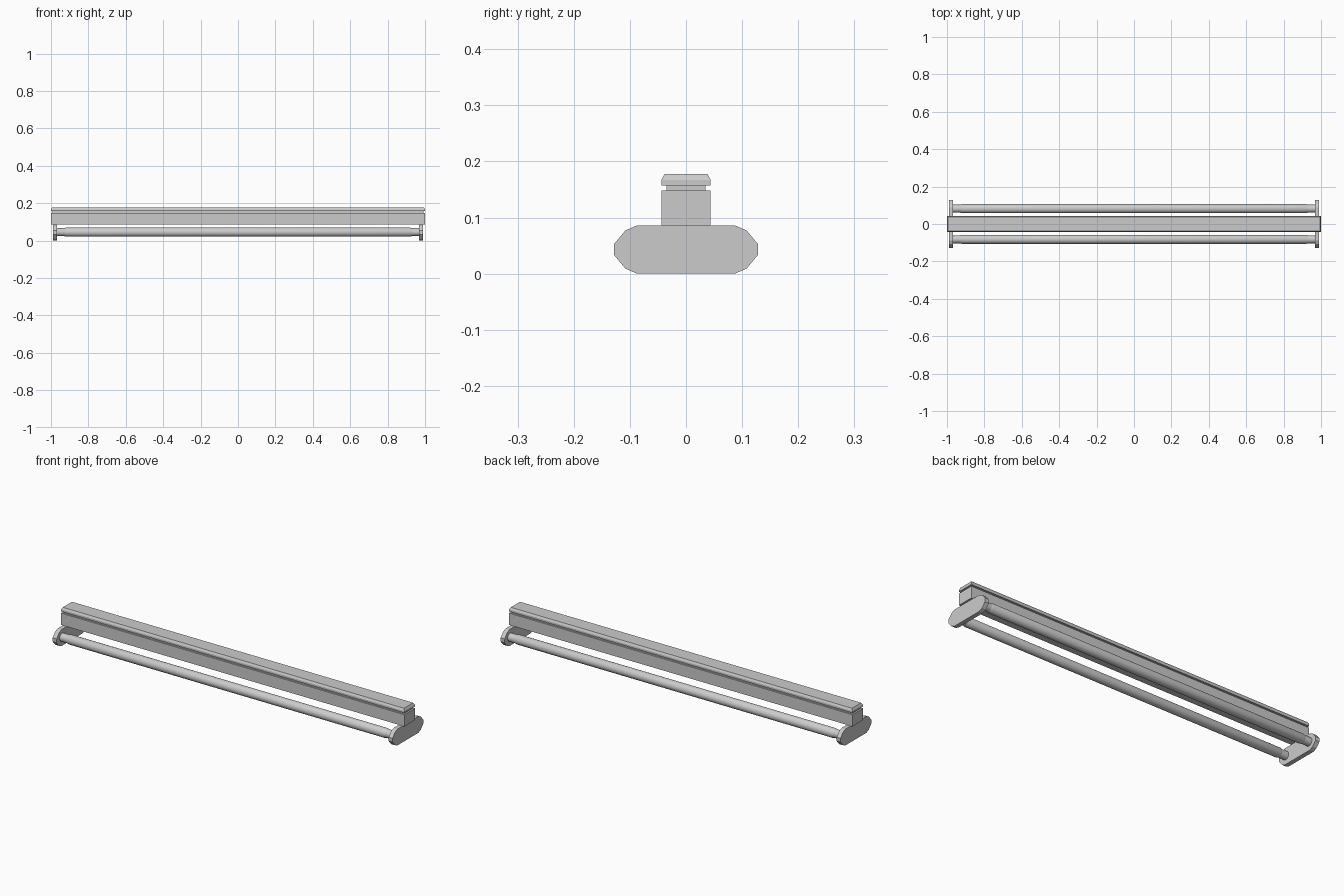
import bpy, bmesh, math
from mathutils import Matrix

if "Cube" in bpy.data.objects:
    bpy.data.objects.remove(bpy.data.objects["Cube"])


def add_object(name, bm, smooth=False):
    bmesh.ops.recalc_face_normals(bm, faces=bm.faces)
    mesh = bpy.data.meshes.new(name)
    bm.to_mesh(mesh)
    bm.free()
    ob = bpy.data.objects.new(name, mesh)
    bpy.context.collection.objects.link(ob)
    if smooth:
        bpy.ops.object.select_all(action='DESELECT')
        ob.select_set(True)
        bpy.context.view_layer.objects.active = ob
        bpy.ops.object.shade_smooth_by_angle(angle=math.radians(35))
    return ob


def box(name, hx, hy, z0, z1, top_inset=0.0):
    """Box centred on x and y; the top face may be inset to form a taper."""
    bm = bmesh.new()
    bmesh.ops.create_cube(bm, size=2)
    for v in bm.verts:
        top = v.co.z > 0
        inset = top_inset if top else 0
        v.co = (v.co.x * (hx - inset), v.co.y * (hy - inset), z1 if top else z0)
    return add_object(name, bm)


def rod(name, stations, y, z, sides=24):
    """Closed round part along x from (x, radius) stations."""
    bm = bmesh.new()
    rings = []
    for x, r in stations:
        rings.append([bm.verts.new((x, y + r * math.cos(2 * math.pi * i / sides),
                                    z + r * math.sin(2 * math.pi * i / sides)))
                      for i in range(sides)])
    for a, b in zip(rings, rings[1:]):
        for i in range(sides):
            j = (i + 1) % sides
            bm.faces.new((a[i], a[j], b[j], b[i]))
    bm.faces.new(rings[0])
    bm.faces.new(rings[-1])
    return add_object(name, bm, smooth=True)


def end_plate(name, x0, x1):
    """Flat lamp holder with clipped corners, extruded along x."""
    quarter = [(0.128, 0.010), (0.108, 0.034), (0.087, 0.043)]
    outline = (quarter + [(-y, z) for y, z in reversed(quarter)]
               + [(-y, -z) for y, z in quarter]
               + [(y, -z) for y, z in reversed(quarter)])
    bm = bmesh.new()
    face = bm.faces.new([bm.verts.new((x0, y, z + 0.043)) for y, z in outline])
    ext = bmesh.ops.extrude_face_region(bm, geom=[face], use_keep_orig=True)
    verts = [g for g in ext['geom'] if isinstance(g, bmesh.types.BMVert)]
    bmesh.ops.translate(bm, verts=verts, vec=(x1 - x0, 0, 0))
    return add_object(name, bm)


# Housing: main channel, recessed neck and tapered mounting cap
box("housing", 1.0, 0.044, 0.086, 0.148)
box("housing_neck", 0.991, 0.035, 0.148, 0.157)
box("cap_base", 1.0, 0.044, 0.157, 0.167)
box("cap_top", 1.0, 0.044, 0.167, 0.178, top_inset=0.006)

# End plates
for side, s in (("left", -1), ("right", 1)):
    end_plate(f"end_plate_{side}", s * 0.967, s * 0.99)

# Lamp tubes with rounded-off ends, and their end sockets
for row, y in (("front", -0.082), ("back", 0.082)):
    rod(f"lamp_tube_{row}", [(-0.93, 0.021), (-0.92, 0.0245),
                             (0.92, 0.0245), (0.93, 0.021)], y, 0.045)
    for side, s in (("left", -1), ("right", 1)):
        rod(f"socket_{row}_{side}", [(s * 0.925, 0.0215), (s * 0.97, 0.0215)], y, 0.045)
